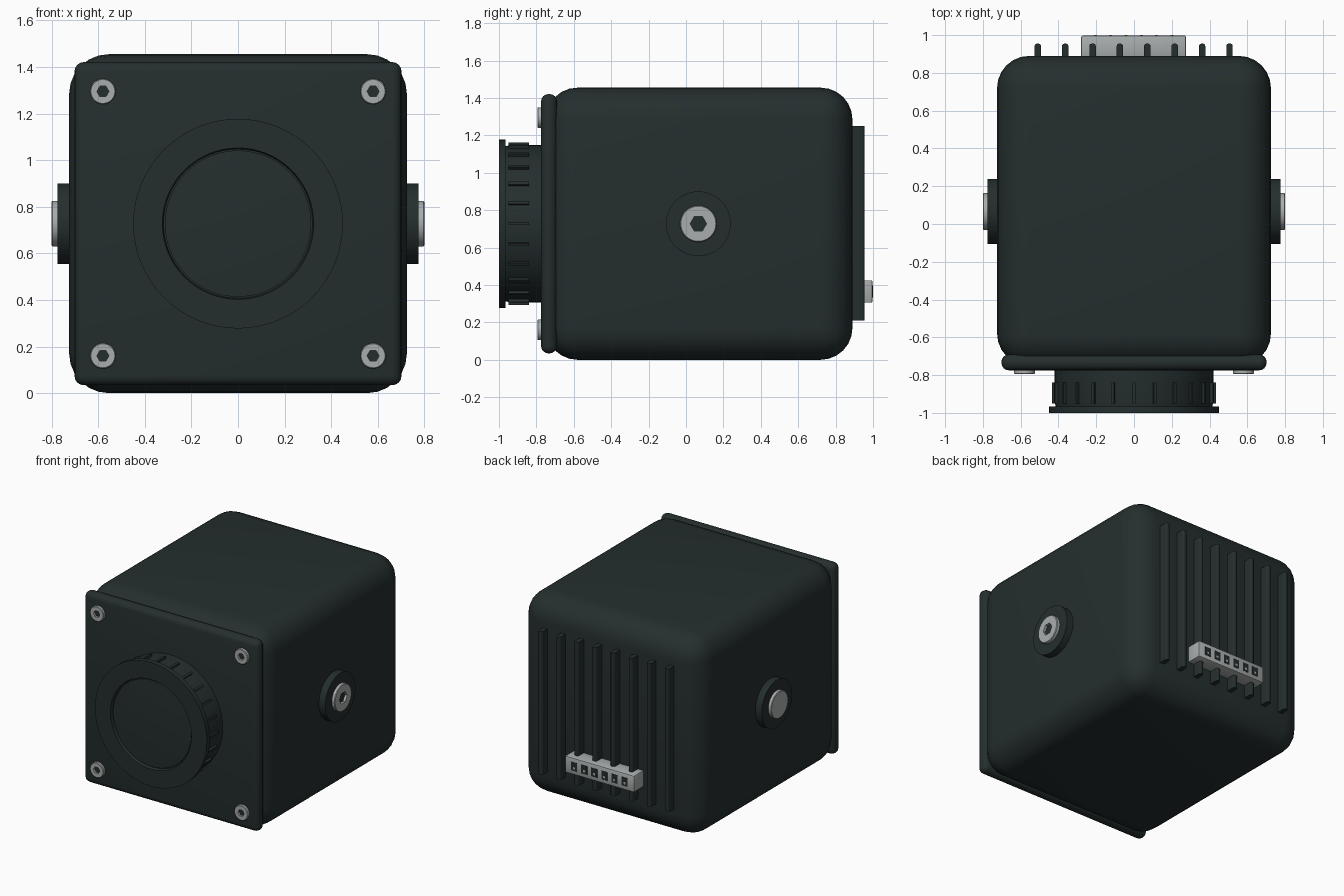
import bpy, bmesh, math
from mathutils import Matrix, Vector

cube = bpy.data.objects.get("Cube")
if cube:
    bpy.data.objects.remove(cube, do_unlink=True)


def material(name, rgb):
    m = bpy.data.materials.new(name)
    m.use_nodes = True
    m.diffuse_color = (*rgb, 1)
    m.node_tree.nodes["Principled BSDF"].inputs["Base Color"].default_value = (*rgb, 1)
    return m


DARK = material("dark housing", (0.018, 0.027, 0.027))
STEEL = material("light metal", (0.40, 0.42, 0.42))
MID = 0.7275   # height of the lens axis


def finish(name, bm, *mats):
    bmesh.ops.recalc_face_normals(bm, faces=bm.faces)
    mesh = bpy.data.meshes.new(name)
    bm.to_mesh(mesh)
    bm.free()
    ob = bpy.data.objects.new(name, mesh)
    bpy.context.collection.objects.link(ob)
    for m in mats:
        mesh.materials.append(m)
    bpy.ops.object.select_all(action='DESELECT')
    ob.select_set(True)
    bpy.context.view_layer.objects.active = ob
    bpy.ops.object.shade_smooth_by_angle(angle=math.radians(35))
    return ob


def box(name, lo, hi, mat, bevel=0, segments=3):
    bm = bmesh.new()
    lo, hi = Vector(lo), Vector(hi)
    bmesh.ops.create_cube(bm, size=1, matrix=Matrix.Translation((lo + hi) / 2)
                          @ Matrix.Diagonal((*(hi - lo), 1)))
    if bevel:
        bmesh.ops.bevel(bm, geom=bm.edges[:], offset=bevel, segments=segments,
                        profile=0.5, affect='EDGES')
    return finish(name, bm, mat)


def lathe(name, profile, place, mat, sides=64):
    """Spin (radius, height) points round local z, then place the result."""
    bm = bmesh.new()
    verts = [bm.verts.new((r, 0, h)) for r, h in profile]
    edges = [bm.edges.new(pair) for pair in zip(verts, verts[1:])]
    bmesh.ops.spin(bm, geom=verts + edges, cent=(0, 0, 0), axis=(0, 0, 1),
                   angle=math.tau, steps=sides, use_duplicate=False)
    bmesh.ops.remove_doubles(bm, verts=bm.verts, dist=1e-5)
    bm.transform(place)
    return finish(name, bm, mat)


def socket_screw(name, radius, height, hexagon, place):
    """Round head with an open six-sided socket and a dark socket floor."""
    bm = bmesh.new()
    n, chamfer = 36, height * 0.15

    def ring(radius_at, z):
        pts = []
        for i in range(n):
            a = math.tau * i / n
            r = radius_at(a)
            pts.append(bm.verts.new((r * math.cos(a), r * math.sin(a), z)))
        return pts

    def hex_radius(a):
        step = math.pi / 3
        return hexagon * math.cos(step / 2) / math.cos(a % step - step / 2)

    rings = [ring(lambda a: radius, 0), ring(lambda a: radius, height - chamfer),
             ring(lambda a: radius - chamfer, height),
             ring(hex_radius, height), ring(hex_radius, height * 0.4)]
    for a, b in zip(rings, rings[1:]):
        for i in range(n):
            j = (i + 1) % n
            bm.faces.new((a[i], a[j], b[j], b[i]))
    bm.faces.new(rings[-1]).material_index = 1
    bm.transform(place)
    return finish(name, bm, STEEL, DARK)


def facing(axis, position):
    return Matrix.Translation(position) @ Vector(axis).to_track_quat('Z', 'Y').to_matrix().to_4x4()


# Housing and front plate
box("housing", (-0.725, -0.75, 0), (0.725, 0.89, 1.455), DARK, 0.17, 6)
box("front_plate", (-0.702, -0.775, 0.034), (0.702, -0.69, 1.421), DARK, 0.04, 4)

# Lens barrel with flange, shallow recess and slightly domed glass
front = facing((0, -1, 0), (0, -0.77, MID))
lathe("lens_barrel", [(0.42, 0), (0.42, 0.17), (0.415, 0.195), (0.45, 0.195),
                      (0.45, 0.23), (0.325, 0.23), (0.32, 0.205), (0, 0.205)], front, DARK)
lathe("lens_glass", [(0.314, 0.2), (0.314, 0.215)] +
      [(0.314 * (1 - t / 6), 0.215 + 0.012 * (1 - (1 - t / 6) ** 2)) for t in range(1, 7)],
      front, DARK)

# Grip ribs around the barrel
bm = bmesh.new()
for i in range(24):
    turn = Matrix.Rotation(math.tau * i / 24, 4, 'Z')
    rib = bmesh.ops.create_cube(bm, size=1, matrix=front @ turn
                                @ Matrix.Translation((0.42, 0, 0.125))
                                @ Matrix.Diagonal((0.03, 0.016, 0.11, 1)))
finish("grip_ribs", bm, DARK)

# Plate screws
for x in (-0.58, 0.58):
    for z in (0.16, 1.295):
        socket_screw("plate_screw", 0.055, 0.025, 0.026,
                     facing((0, -1, 0), (x, -0.77, z)))

# Side mounting bosses, socket on the left and plain pin end on the right
for side in (-1, 1):
    lathe("side_boss", [(0, 0), (0.173, 0), (0.173, 0.06), (0, 0.06)],
          facing((side, 0, 0), (side * 0.716, 0.066, MID)), DARK)
socket_screw("left_screw", 0.098, 0.03, 0.044, facing((1, 0, 0), (0.77, 0.066, MID)))
lathe("right_pin", [(0, 0), (0.098, 0), (0.098, 0.026), (0.094, 0.03), (0, 0.03)],
      facing((-1, 0, 0), (-0.77, 0.066, MID)), STEEL)

# Cooling fins on the back, with rounded outer edges
for i in range(8):
    x = (i - 3.5) * 0.145 - 0.002
    bm = bmesh.new()
    bmesh.ops.create_cube(bm, size=1, matrix=Matrix.Translation((x, 0.915, 0.73))
                          @ Matrix.Diagonal((0.034, 0.08, 1.04, 1)))
    outer = [e for e in bm.edges if all(v.co.y > 0.95 and abs(v.co.x - e.verts[0].co.x) < 1e-4
                                        for v in e.verts)]
    bmesh.ops.bevel(bm, geom=outer, offset=0.013, segments=3, profile=0.5, affect='EDGES')
    finish("cooling_fin", bm, DARK)

# Back connector with six sockets and contact pins
box("connector", (-0.28, 0.88, 0.305), (0.276, 0.997, 0.425), STEEL, 0.008, 2)
for i in range(6):
    x = (i - 2.5) * 0.081 - 0.002
    box("connector_socket", (x - 0.024, 0.994, 0.334), (x + 0.024, 0.999, 0.396), DARK)
    box("connector_pin", (x - 0.008, 0.994, 0.347), (x + 0.008, 1.0, 0.363), STEEL)
